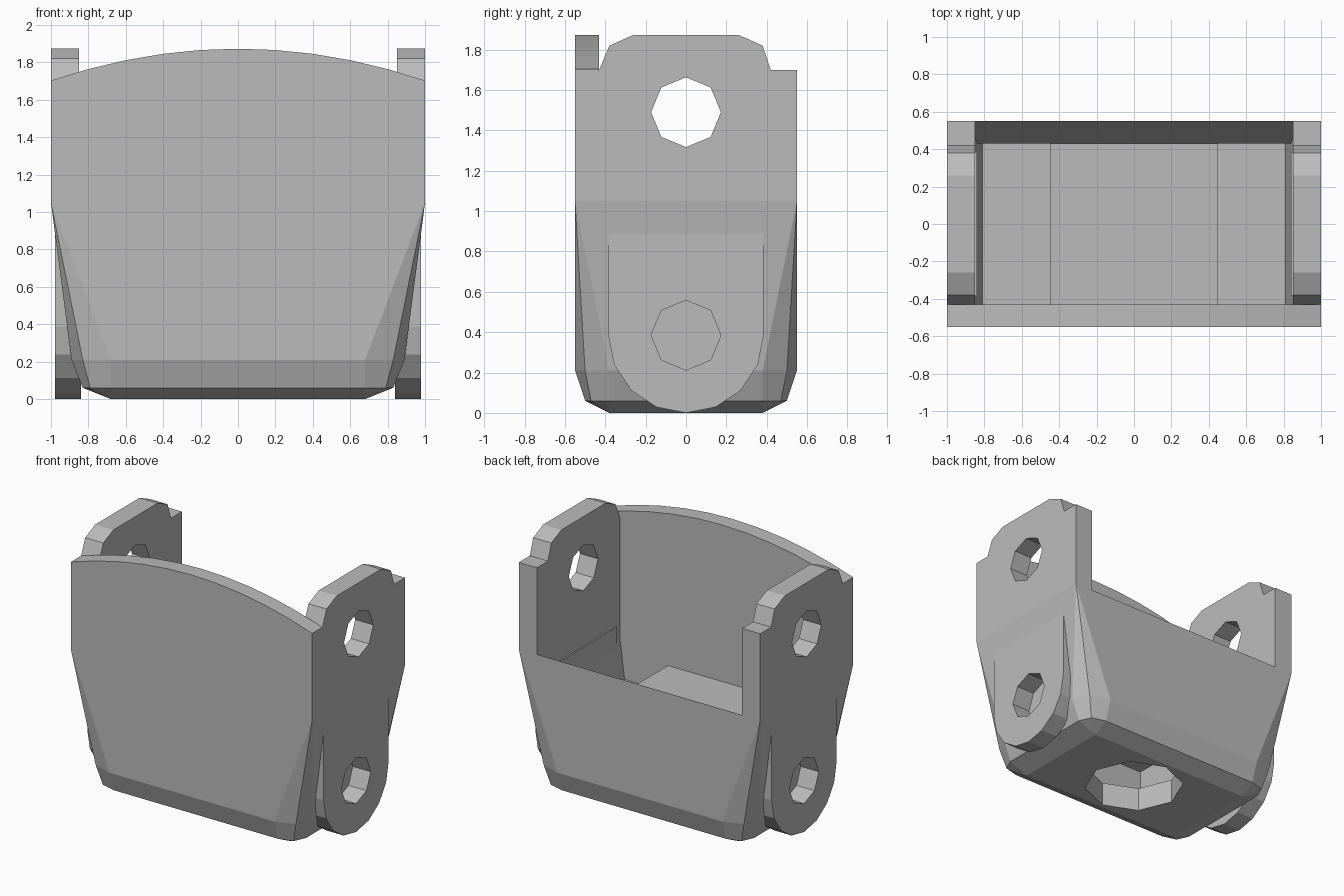
import bpy
import bmesh
from math import sin, cos, pi, radians
from mathutils import Matrix

cube = bpy.data.objects.get("Cube")
if cube:
    bpy.data.objects.remove(cube, do_unlink=True)

grey = bpy.data.materials.new("plain_grey")
grey.use_nodes = True
grey.diffuse_color = (0.5, 0.5, 0.5, 1)
grey.node_tree.nodes["Principled BSDF"].inputs["Base Color"].default_value = (0.5, 0.5, 0.5, 1)

SHOULDER = 1.05     # height where the tapered shell meets the upright walls
EYE_R = 0.173       # radius of the pin holes


def finish(name, bm):
    bmesh.ops.remove_doubles(bm, verts=bm.verts, dist=0.0001)
    bmesh.ops.recalc_face_normals(bm, faces=bm.faces)
    mesh = bpy.data.meshes.new(name)
    bm.to_mesh(mesh)
    bm.free()
    mesh.materials.append(grey)
    obj = bpy.data.objects.new(name, mesh)
    bpy.context.scene.collection.objects.link(obj)
    return obj


def loft(name, rings):
    """Skin a stack of equal-length rings and cap both ends."""
    bm = bmesh.new()
    rows = [[bm.verts.new(p) for p in ring] for ring in rings]
    n = len(rows[0])
    for a, b in zip(rows, rows[1:]):
        for i in range(n):
            j = (i + 1) % n
            bm.faces.new((a[i], a[j], b[j], b[i]))
    bm.faces.new(rows[0][::-1])
    bm.faces.new(rows[-1])
    return finish(name, bm)


def box(name, x0, x1, y0, y1, z0, z1):
    return loft(name, [[(x0, y0, z), (x1, y0, z), (x1, y1, z), (x0, y1, z)] for z in (z0, z1)])


def side_plate(name, profile, x0, x1):
    """Extrude a (y, z) profile along x."""
    return loft(name, [[(x, y, z) for y, z in profile] for x in (x0, x1)])


def octagon_cutter(name, radius, depth, matrix):
    bm = bmesh.new()
    bmesh.ops.create_cone(bm, cap_ends=True, segments=8, radius1=radius,
                          radius2=radius, depth=depth, matrix=matrix)
    return finish(name, bm)


def cut(obj, cutters):
    for cutter in cutters:
        cutter.hide_render = True
        mod = obj.modifiers.new("cut", 'BOOLEAN')
        mod.operation = 'DIFFERENCE'
        mod.solver = 'EXACT'
        mod.object = cutter
    bpy.context.view_layer.update()
    graph = bpy.context.evaluated_depsgraph_get()
    mesh = bpy.data.meshes.new_from_object(obj.evaluated_get(graph))
    obj.modifiers.clear()
    obj.data = mesh


def corner_ring(z, edge, middle, side):
    """Ring with three points per corner, mirrored into four corners."""
    pts = [side, middle, edge]
    ring = []
    for sx, sy, flip in ((1, 1, 1), (-1, 1, -1), (-1, -1, 1), (1, -1, -1)):
        ring += [(sx * x, sy * y, z) for x, y in pts[::flip]]
    return ring


# Tapered shell with rounded lower corners
low, top = (0.68, 0.38), (1.0, 0.55)
shell = loft("shell", [
    corner_ring(0, low, low, low),
    corner_ring(0.06, (0.68, 0.50), (0.79, 0.47), (0.83, 0.38)),
    corner_ring(0.21, (0.68, 0.55), (0.83, 0.50), (0.89, 0.38)),
    corner_ring(SHOULDER, top, top, top)])

# Inner well, with a back wall that thins to an edge at its top
well = loft("well_cutter", [
    [(-x, -0.43, z), (x, -0.43, z), (x, y, z), (-x, y, z)]
    for x, y, z in ((0.81, 0.43, 0.50), (0.838, 0.43, 0.72),
                    (0.85, 0.462, 0.81), (0.85, 0.638, 1.30))])

# Opening and chamber in the underside
bottom_hole = octagon_cutter("bottom_hole_cutter", 0.35, 0.4, Matrix.Translation((0, 0, 0)))
chamber = box("chamber_cutter", -0.42, 0.42, -0.43, 0.43, 0.18, 0.46)

# Pin holes: blind below, open above
eye_turn = Matrix.Rotation(radians(90), 4, 'Y')
lower_eyes = [octagon_cutter("lower_eye_cutter", EYE_R, 0.34,
                             Matrix.Translation((s, 0, 0.385)) @ eye_turn) for s in (-1, 1)]
upper_eye = octagon_cutter("upper_eye_cutter", EYE_R, 3,
                           Matrix.Translation((0, 0, 1.49)) @ eye_turn)

cut(shell, [well, bottom_hole, chamber] + lower_eyes)

# Raised floor inside the well
box("floor_block", -0.45, 0.45, -0.44, 0.44, 0.49, 0.70)

# Front plate with arched top
steps = 10
arch = [(1 - 2 * i / steps, 1.873 - 0.17 * (1 - 2 * i / steps) ** 2) for i in range(steps + 1)]
outline = [(-1, SHOULDER), (1, SHOULDER)] + arch
loft("front_plate", [[(x, y, z) for x, z in outline] for y in (-0.55, -0.43)])

# Upright ears and lower round lugs on both sides
ear_profile = [(-0.43, SHOULDER), (0.55, SHOULDER), (0.55, 1.70), (0.42, 1.70), (0.38, 1.82),
               (0.26, 1.873), (-0.26, 1.873), (-0.38, 1.82), (-0.43, 1.70)]
lug_profile = [(0.385, 0.90), (-0.385, 0.90)]
lug_profile += [(-0.385 * cos(i * pi / 8), 0.385 - 0.385 * sin(i * pi / 8)) for i in range(9)]

for side, s, lower_eye in (("right", -1, lower_eyes[0]), ("left", 1, lower_eyes[1])):
    ear = side_plate(side + "_ear", ear_profile, s * 0.85, s)
    cut(ear, [upper_eye])
    lug = side_plate(side + "_lug", lug_profile, s * 0.84, s * 0.979)
    cut(lug, [lower_eye])

for cutter in [well, bottom_hole, chamber, upper_eye] + lower_eyes:
    bpy.data.objects.remove(cutter, do_unlink=True)
